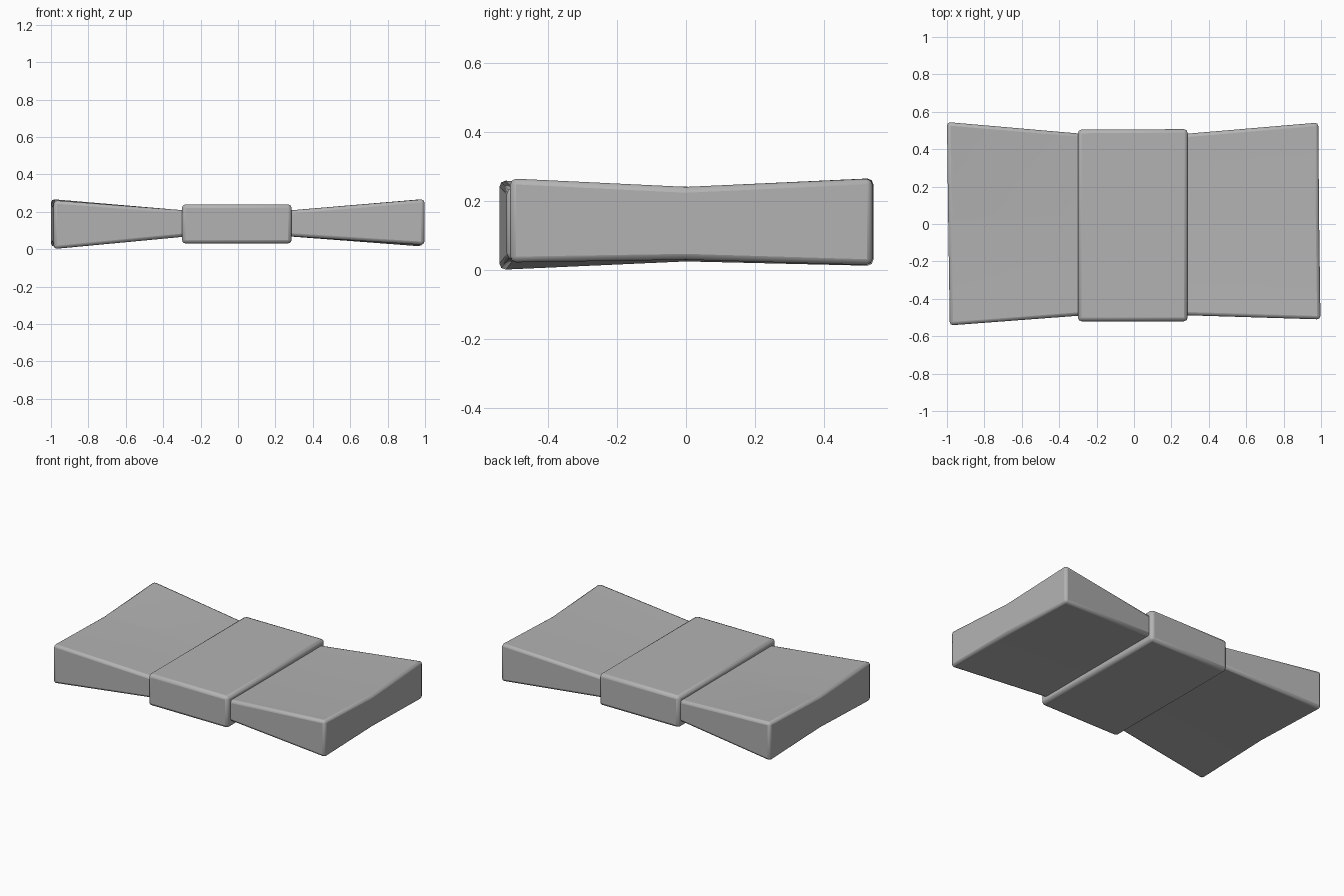
import bpy, bmesh
from mathutils import Vector

if "Cube" in bpy.data.objects:
    bpy.data.objects.remove(bpy.data.objects["Cube"], do_unlink=True)

grey = bpy.data.materials.new("plain_grey")
grey.use_nodes = True
grey.diffuse_color = (0.45, 0.45, 0.45, 1)
grey.node_tree.nodes["Principled BSDF"].inputs["Base Color"].default_value = (0.45, 0.45, 0.45, 1)


def block(name, inner, outer, bevel, dish=False):
    """Join two end sections, each a list of (x, y, bottom, top) from front to back."""
    bm = bmesh.new()
    rings = []
    for section in (inner, outer):
        low = [bm.verts.new((x, y, b)) for x, y, b, t in section]
        high = [bm.verts.new((x, y, t)) for x, y, b, t in section]
        rings.append(low + high[::-1])
    count = len(rings[0])
    faces = []
    for i in range(count):
        j = (i + 1) % count
        faces.append(bm.faces.new((rings[0][i], rings[0][j], rings[1][j], rings[1][i])))
    for ring in rings:
        bm.faces.new(ring)
    bmesh.ops.recalc_face_normals(bm, faces=bm.faces)

    # Shallow dish pressed into the back quarter of the top
    if dish:
        top = faces[len(inner)]
        bmesh.ops.inset_individual(bm, faces=[top], thickness=0.06, depth=0)
        centre = bmesh.ops.poke(bm, faces=[top])["verts"][0]
        centre.co += Vector((0, 0, -0.008))

    mesh = bpy.data.meshes.new(name)
    bm.to_mesh(mesh)
    bm.free()
    mesh.materials.append(grey)
    obj = bpy.data.objects.new(name, mesh)
    bpy.context.collection.objects.link(obj)

    # Rounded-off edges
    mod = obj.modifiers.new("edge_bevel", "BEVEL")
    mod.width = bevel
    mod.segments = 2
    mod.limit_method = "ANGLE"
    bpy.ops.object.select_all(action="DESELECT")
    obj.select_set(True)
    bpy.context.view_layer.objects.active = obj
    bpy.ops.object.shade_smooth_by_angle(angle=0.5)
    return obj


# Raised band around the waist
block("centre_band",
      [(-0.30, -0.52, 0.03, 0.24), (-0.30, 0.505, 0.03, 0.24)],
      [(0.287, -0.52, 0.03, 0.24), (0.287, 0.507, 0.03, 0.24)], 0.02)

# Flaring wings, pinched at mid depth
block("left_wing",
      [(0.25, -0.487, 0.07, 0.205), (0.25, 0, 0.07, 0.205), (0.25, 0.48, 0.07, 0.205)],
      [(0.997, -0.51, 0.022, 0.268), (0.99, 0, 0.03, 0.243), (0.985, 0.542, 0.014, 0.268)], 0.018)
block("right_wing",
      [(-0.25, -0.487, 0.07, 0.205), (-0.25, 0, 0.07, 0.205), (-0.25, 0.48, 0.07, 0.205)],
      [(-0.985, -0.542, 0, 0.262), (-0.993, 0, 0.025, 0.243), (-1.0, 0.545, 0.012, 0.268)],
      0.018, dish=True)
